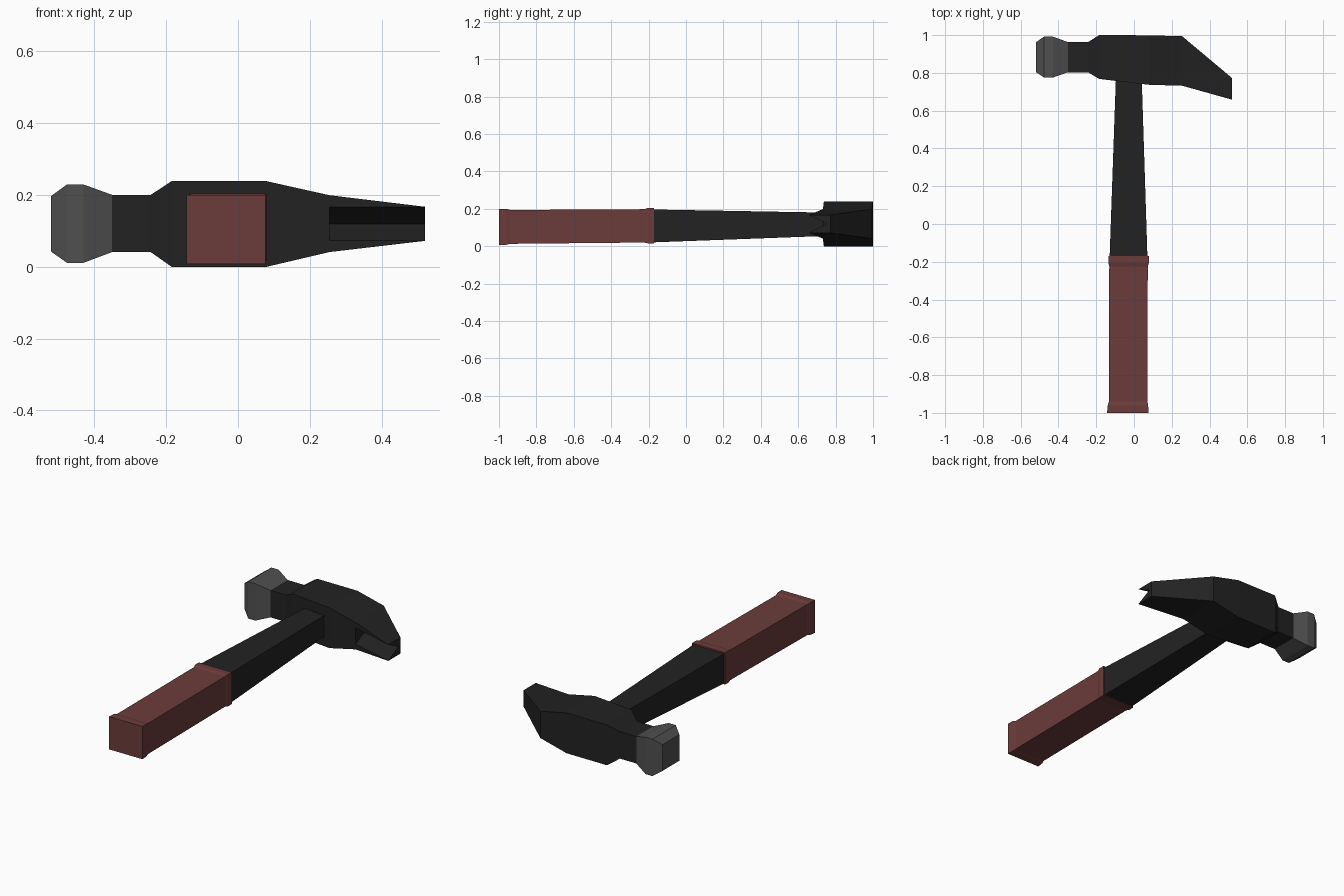
import bpy, bmesh

if "Cube" in bpy.data.objects:
    bpy.data.objects.remove(bpy.data.objects["Cube"])

def material(name, r, g, b):
    m = bpy.data.materials.new(name)
    m.diffuse_color = (r, g, b, 1)
    m.use_nodes = True
    m.node_tree.nodes["Principled BSDF"].inputs["Base Color"].default_value = m.diffuse_color
    return m

BLACK = material("black steel", 0.016, 0.016, 0.016)
GREY = material("worn grey steel", 0.08, 0.08, 0.08)
RED = material("dull red grip", 0.148, 0.045, 0.043)

def loft(name, sections, mat=None):
    """Skin a list of point loops with flat faces and close both ends."""
    bm = bmesh.new()
    loops = [[bm.verts.new(p) for p in s] for s in sections]
    n = len(loops[0])
    for a, b in zip(loops, loops[1:]):
        for i in range(n):
            j = (i + 1) % n
            bm.faces.new((a[i], a[j], b[j], b[i]))
    bm.faces.new(loops[0])
    bm.faces.new(loops[-1])
    bmesh.ops.recalc_face_normals(bm, faces=bm.faces)
    me = bpy.data.meshes.new(name)
    bm.to_mesh(me)
    bm.free()
    if mat:
        me.materials.append(mat)
    ob = bpy.data.objects.new(name, me)
    bpy.context.collection.objects.link(ob)
    return ob

def x_rect(x, y0, y1, z0, z1):
    return [(x, y0, z0), (x, y1, z0), (x, y1, z1), (x, y0, z1)]

def y_rect(y, x0, x1, z0, z1):
    return [(x0, y, z0), (x1, y, z0), (x1, y, z1), (x0, y, z1)]

# Striking face
loft("striking_face", [x_rect(*r) for r in (
    (-0.52, 0.805, 0.962, 0.042, 0.197),
    (-0.476, 0.775, 0.992, 0.011, 0.229),
    (-0.43, 0.775, 0.992, 0.011, 0.229),
    (-0.35, 0.803, 0.963, 0.041, 0.2))], GREY)

# Head: neck, body and downswept claw
head = loft("head", [x_rect(*r) for r in (
    (-0.35, 0.803, 0.963, 0.041, 0.2),
    (-0.243, 0.803, 0.963, 0.041, 0.2),
    (-0.185, 0.768, 1.0, 0.0, 0.238),
    (0.08, 0.737, 0.999, 0.0, 0.238),
    (0.255, 0.732, 0.994, 0.041, 0.199),
    (0.52, 0.658, 0.772, 0.072, 0.167))], BLACK)

# V-shaped nail groove under the claw
def groove(x):
    y = 0.732 - (x - 0.255) * 0.279
    return [(x, y - 0.02, 0.0625), (x, y - 0.02, 0.1765), (x, y + 0.095, 0.1195)]

cutter = loft("groove_cutter", [groove(0.255), groove(0.6)])
cutter.hide_render = True
cutter.hide_viewport = True
mod = head.modifiers.new("groove", 'BOOLEAN')
mod.operation = 'DIFFERENCE'
mod.solver = 'EXACT'
mod.object = cutter

# Tapered handle
loft("handle", [y_rect(*r) for r in (
    (-0.2, -0.13, 0.072, 0.02, 0.197),
    (0.8, -0.095, 0.04, 0.057, 0.179))], BLACK)

# Grip with flared butt and collar
loft("grip", [y_rect(*r) for r in (
    (-1.0, -0.143, 0.077, 0.007, 0.2),
    (-0.96, -0.139, 0.075, 0.008, 0.2),
    (-0.94, -0.133, 0.071, 0.013, 0.194),
    (-0.225, -0.131, 0.073, 0.02, 0.198),
    (-0.205, -0.136, 0.079, 0.016, 0.204),
    (-0.17, -0.136, 0.079, 0.016, 0.204))], RED)
